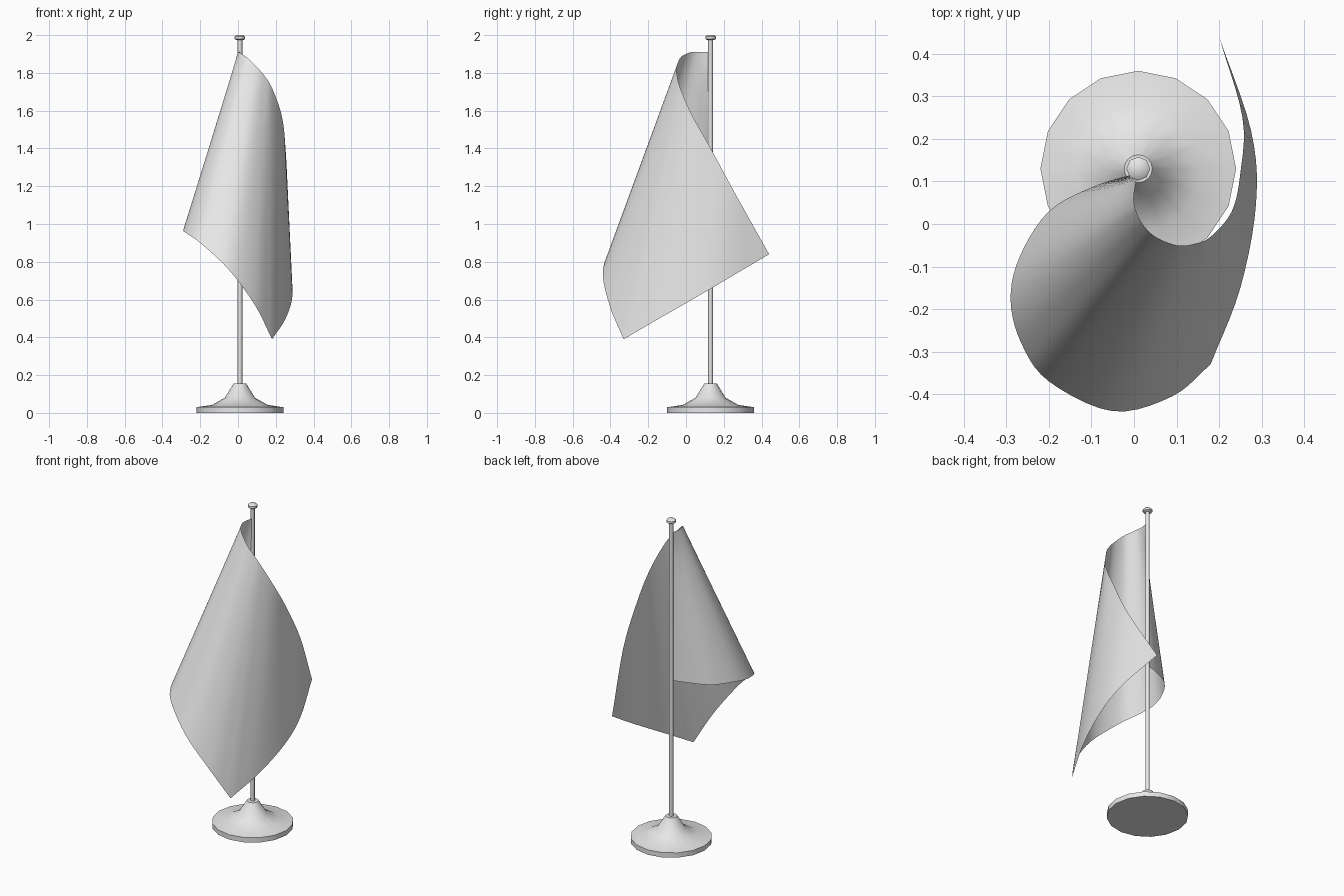
import bpy, bmesh, math
from mathutils import Vector

if "Cube" in bpy.data.objects:
    bpy.data.objects.remove(bpy.data.objects["Cube"])

grey = bpy.data.materials.new("light grey")
grey.diffuse_color = (0.8, 0.8, 0.8, 1)
grey.use_nodes = True
grey.node_tree.nodes["Principled BSDF"].inputs["Base Color"].default_value = grey.diffuse_color
PX, PY = 0.01, 0.13          # pole axis


def finish(bm, name, angle):
    mesh = bpy.data.meshes.new(name)
    bm.to_mesh(mesh)
    bm.free()
    mesh.materials.append(grey)
    obj = bpy.data.objects.new(name, mesh)
    bpy.context.collection.objects.link(obj)
    bpy.ops.object.select_all(action='DESELECT')
    obj.select_set(True)
    bpy.context.view_layer.objects.active = obj
    bpy.ops.object.shade_smooth_by_angle(angle=math.radians(angle))
    return obj


def turned(name, profile, sides):
    """Solid of revolution about the pole axis from (radius, height) pairs, bottom to top."""
    bm = bmesh.new()
    rings = [[bm.verts.new((PX + r * math.cos(2 * math.pi * k / sides),
                            PY + r * math.sin(2 * math.pi * k / sides), z))
              for k in range(sides)] for r, z in profile]
    for a, b in zip(rings, rings[1:]):
        for k in range(sides):
            n = (k + 1) % sides
            bm.faces.new((a[k], a[n], b[n], b[k]))
    bm.faces.new(rings[0][::-1])
    bm.faces.new(rings[-1])
    return finish(bm, name, 46)


def spline(points, steps):
    """Smooth curve through the points, with steps samples per span."""
    p = [Vector(q) for q in points]
    p = [2 * p[0] - p[1]] + p + [2 * p[-1] - p[-2]]
    out = []
    for i in range(1, len(p) - 2):
        a, b, c, d = p[i - 1:i + 3]
        for s in range(steps):
            t = s / steps
            out.append(0.5 * (2 * b + (c - a) * t + (2 * a - 5 * b + 4 * c - d) * t ** 2
                              + (3 * b - a - 3 * c + d) * t ** 3))
    return out + [p[-2]]


# Stand: base, pole and finial
turned("base", [(0.23, 0), (0.23, 0.03), (0.148, 0.042), (0.08, 0.08), (0.033, 0.156)], 16)
turned("pole", [(0.0125, 0.1), (0.0125, 1.98)], 8)
turned("finial", [(0.019, 1.974), (0.028, 1.98), (0.028, 1.992), (0.018, 2.0)], 8)

# Flag: straight folds run from the top edge to the bottom edge, then to the fly edge
top_edge = [(0.01, 0.12, 1.91), (0.005, 0.10, 1.91), (0, 0.07, 1.91), (0, 0.05, 1.91),
            (0.005, 0.03, 1.91), (0.02, 0, 1.9), (0.05, -0.03, 1.88), (0.1, -0.05, 1.83),
            (0.14, -0.047, 1.785), (0.18, -0.03, 1.72), (0.23, 0.03, 1.58),
            (0.25, 0.12, 1.42), (0.255, 0.25, 1.18), (0.2, 0.44, 0.84)]
bottom_edge = [(0.01, 0.12, 0.99), (-0.09, 0.09, 0.99), (-0.2, 0.03, 0.985),
               (-0.27, -0.08, 0.98), (-0.29, -0.18, 0.965), (-0.265, -0.28, 0.945),
               (-0.2, -0.37, 0.90), (-0.05, -0.44, 0.76), (0.09, -0.405, 0.57),
               (0.18, -0.33, 0.39)]
fly_edge = [bottom_edge[-1], (0.25, -0.15, 0.495), (0.287, 0.05, 0.61),
            (0.275, 0.22, 0.71), top_edge[-1]]
STEPS, ROWS = 5, 16
upper = spline(top_edge, STEPS)
lower = spline(bottom_edge, STEPS)[:-1] + spline(fly_edge, STEPS)

bm = bmesh.new()
grid = [[bm.verts.new(u.lerp(l, j / ROWS)) for j in range(ROWS + 1)]
        for u, l in zip(upper, lower)]
for a, b in zip(grid, grid[1:]):
    for j in range(ROWS):
        bm.faces.new((a[j], a[j + 1], b[j + 1], b[j]))
bmesh.ops.remove_doubles(bm, verts=bm.verts, dist=0.0005)
finish(bm, "flag", 60)
